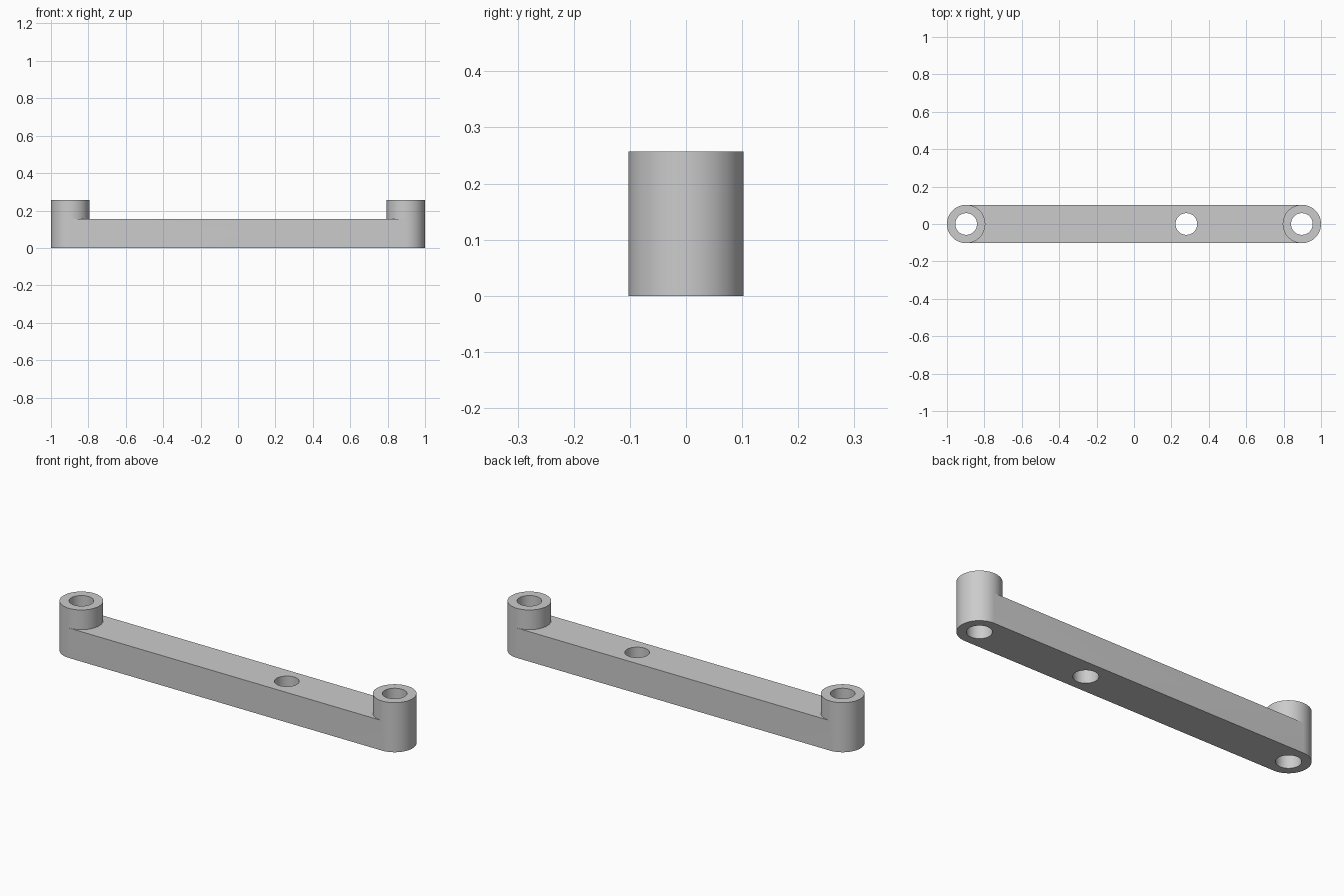
import bpy
import bmesh
from math import cos, sin, pi

cube = bpy.data.objects.get("Cube")
if cube:
    bpy.data.objects.remove(cube)

RADIUS = 0.1025          # boss radius, also half the bar width
END = 1 - RADIUS         # boss centre
BORE = 0.058             # hole radius
BAR_Z, BOSS_Z = 0.155, 0.257
MID_X = 0.28             # off-centre hole
HALF = 32                # segments in a half circle


def arc(cx, radius, start, sweep, steps):
    """Points along an arc centred on the x axis, both ends included."""
    angles = [start + sweep * i / steps for i in range(steps + 1)]
    return [(cx + radius * cos(a), radius * sin(a)) for a in angles]


def circle(cx, radius):
    return arc(cx, radius, -pi / 2, 2 * pi, 2 * HALF)[:-1]


bm = bmesh.new()


def wall(outline, low, high):
    """Closed vertical wall following an outline."""
    rings = [[bm.verts.new((x, y, z)) for x, y in outline] for z in (low, high)]
    for i in range(len(outline)):
        a, b = rings[0][i - 1], rings[0][i]
        c, d = rings[1][i], rings[1][i - 1]
        bm.faces.new((a, b, c, d))


def cap(outlines, z):
    """Flat face whose later outlines are holes in the first."""
    edges = []
    for outline in outlines:
        ring = [bm.verts.new((x, y, z)) for x, y in outline]
        edges += [bm.edges.new((ring[i - 1], ring[i])) for i in range(len(ring))]
    bmesh.ops.triangle_fill(bm, edges=edges, use_beauty=True)


# Round-ended bar and its underside
bar = arc(END, RADIUS, -pi / 2, pi, HALF) + arc(-END, RADIUS, pi / 2, pi, HALF)
mid_hole = circle(MID_X, BORE)
end_holes = [circle(s * END, BORE) for s in (-1, 1)]
wall(bar, 0, BAR_Z)
wall(mid_hole, 0, BAR_Z)
cap([bar, mid_hole] + end_holes, 0)

# Deck between the bosses
deck = arc(END, RADIUS, -pi / 2, -pi, HALF) + arc(-END, RADIUS, pi / 2, -pi, HALF)
cap([deck, mid_hole], BAR_Z)

# Raised bosses with through holes
for side, hole in zip((-1, 1), end_holes):
    boss = circle(side * END, RADIUS)
    wall(boss, BAR_Z, BOSS_Z)
    wall(hole, 0, BOSS_Z)
    cap([boss, hole], BOSS_Z)

bmesh.ops.remove_doubles(bm, verts=bm.verts, dist=0.0001)
bmesh.ops.dissolve_limit(bm, angle_limit=0.001, verts=bm.verts, edges=bm.edges)
bmesh.ops.recalc_face_normals(bm, faces=bm.faces)
mesh = bpy.data.meshes.new("link_bar")
bm.to_mesh(mesh)
bm.free()
link = bpy.data.objects.new("link_bar", mesh)
bpy.context.collection.objects.link(link)

# Plain grey
grey = bpy.data.materials.new("plain grey")
grey.use_nodes = True
colour = (0.6, 0.6, 0.6, 1)
grey.diffuse_color = colour
grey.node_tree.nodes["Principled BSDF"].inputs["Base Color"].default_value = colour
mesh.materials.append(grey)

bpy.ops.object.select_all(action="DESELECT")
link.select_set(True)
bpy.context.view_layer.objects.active = link
bpy.ops.object.shade_smooth_by_angle(angle=pi / 6)
